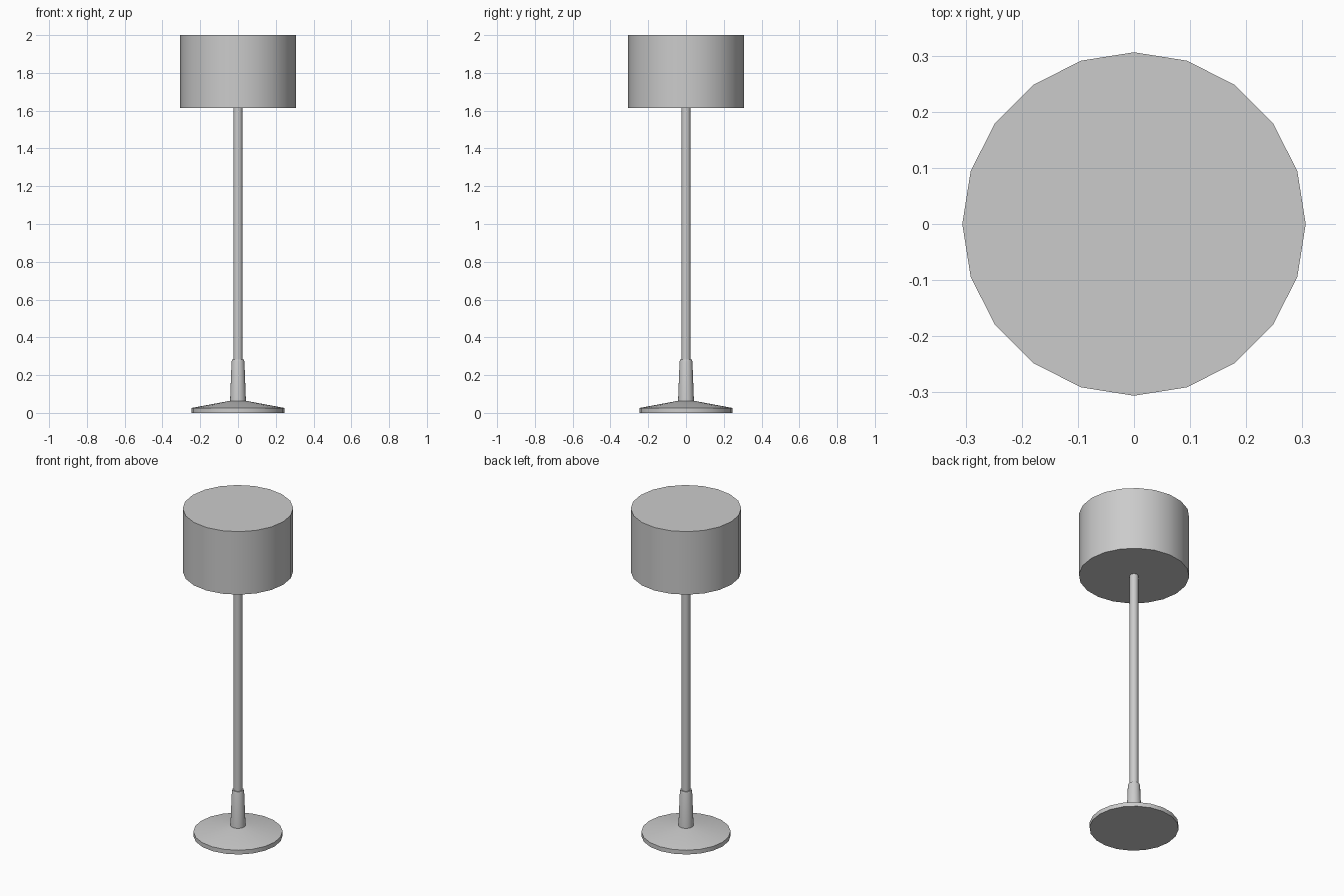
import bpy, bmesh
from math import cos, sin, tau

if "Cube" in bpy.data.objects:
    bpy.data.objects.remove(bpy.data.objects["Cube"])

SIDES = 20


def lathe(name, profile):
    """Closed solid of revolution from (radius, z) points, capped at both ends."""
    bm = bmesh.new()
    rings = [[bm.verts.new((r * cos(tau * i / SIDES), r * sin(tau * i / SIDES), z))
              for i in range(SIDES)] for r, z in profile]
    for low, high in zip(rings, rings[1:]):
        for i in range(SIDES):
            j = (i + 1) % SIDES
            bm.faces.new((low[i], low[j], high[j], high[i]))
    bm.faces.new(rings[0][::-1])
    bm.faces.new(rings[-1])
    mesh = bpy.data.meshes.new(name)
    bm.to_mesh(mesh)
    bm.free()
    obj = bpy.data.objects.new(name, mesh)
    bpy.context.collection.objects.link(obj)
    # smooth round walls, crisp rims
    bpy.ops.object.select_all(action='DESELECT')
    obj.select_set(True)
    bpy.context.view_layer.objects.active = obj
    bpy.ops.object.shade_smooth_by_angle(angle=0.5)
    return obj


# Foot disc with shallow conical top
lathe("base", [(0.247, 0.0), (0.247, 0.026), (0.042, 0.064)])
# Tapered sleeve around the bottom of the pole
lathe("sleeve", [(0.042, 0.062), (0.034, 0.272), (0.031, 0.282)])
# Slim upright
lathe("pole", [(0.024, 0.28), (0.024, 1.616)])
# Drum shade, closed top and bottom
lathe("shade", [(0.306, 1.615), (0.306, 2.0)])
